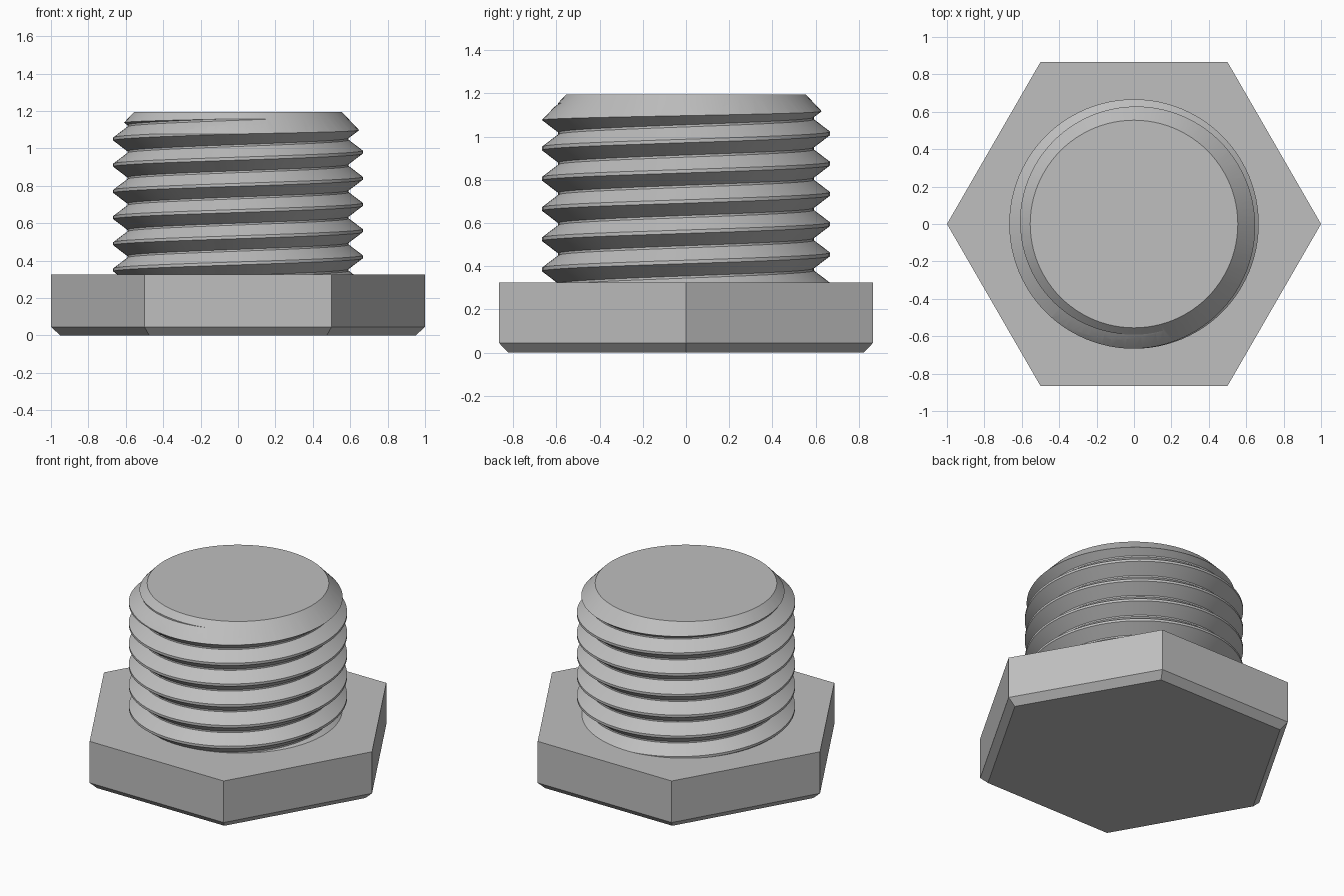
import bpy, bmesh, math

cube = bpy.data.objects.get("Cube")
if cube:
    bpy.data.objects.remove(cube, do_unlink=True)

SEG = 96            # steps per thread turn
PITCH = 0.14
ROOT, CREST = 0.592, 0.667
HEAD_TOP, TOP = 0.325, 1.195

grey = bpy.data.materials.new("plain grey")
grey.use_nodes = True
grey.diffuse_color = (0.52, 0.52, 0.52, 1)
grey.node_tree.nodes["Principled BSDF"].inputs["Base Color"].default_value = grey.diffuse_color


def make_object(name, bm):
    bmesh.ops.recalc_face_normals(bm, faces=bm.faces)
    mesh = bpy.data.meshes.new(name)
    bm.to_mesh(mesh)
    bm.free()
    obj = bpy.data.objects.new(name, mesh)
    obj.data.materials.append(grey)
    bpy.context.collection.objects.link(obj)
    return obj


def stacked_prism(name, sides, rings):
    """Closed solid from (radius, z) rings, with flat ends."""
    bm = bmesh.new()
    loops = []
    for r, z in rings:
        angles = [2 * math.pi * i / sides for i in range(sides)]
        loops.append([bm.verts.new((r * math.cos(a), r * math.sin(a), z)) for a in angles])
    for low, high in zip(loops, loops[1:]):
        for i in range(sides):
            j = (i + 1) % sides
            bm.faces.new((low[i], low[j], high[j], high[i]))
    bm.faces.new(loops[0])
    bm.faces.new(loops[-1])
    return make_object(name, bm)


def helical_rod(name, start_z, turns):
    """Endless right-hand thread skin, closed with a fan at each end."""
    profile = [(CREST, -0.008), (CREST, 0.008), (ROOT, 0.065), (ROOT, 0.075)]
    bm = bmesh.new()
    stations = []
    for i in range(turns * SEG + 1):
        a = 2 * math.pi * i / SEG
        z = start_z + PITCH * i / SEG
        stations.append([bm.verts.new((r * math.cos(a), r * math.sin(a), z + dz))
                         for r, dz in profile])
    # each station's profile ends on the first point one turn later
    for i in range((turns - 1) * SEG):
        here = stations[i] + [stations[i + SEG][0]]
        ahead = stations[i + 1] + [stations[i + 1 + SEG][0]]
        for k in range(len(profile)):
            bm.faces.new((here[k], ahead[k], ahead[k + 1], here[k + 1]))
    bmesh.ops.delete(bm, geom=[v for v in bm.verts if not v.link_faces], context="VERTS")
    middle = start_z + PITCH * turns / 2
    centres = [bm.verts.new((0, 0, start_z - 0.1)),
               bm.verts.new((0, 0, start_z + PITCH * turns + 0.2))]
    for edge in [e for e in bm.edges if e.is_boundary]:
        a, b = edge.verts
        bm.faces.new((a, b, centres[a.co.z > middle]))
    return make_object(name, bm)


# hexagonal head with a bevelled underside
head = stacked_prism("hex_head", 6, [(0.95, 0), (1, 0.045), (1, HEAD_TOP)])

# threaded shank trimmed by a cylinder with a chamfered tip
shank = helical_rod("threaded_shank", 0.98 - 6 * PITCH, 9)
trim = stacked_prism("shank_trim", SEG, [(0.7, HEAD_TOP - 0.02), (0.7, TOP - 0.153), (0.555, TOP)])
trim.hide_render = True
cut = shank.modifiers.new("trim", "BOOLEAN")
cut.operation = "INTERSECT"
cut.solver = "EXACT"
cut.object = trim

bpy.ops.object.select_all(action="DESELECT")
shank.select_set(True)
bpy.context.view_layer.objects.active = shank
bpy.ops.object.modifier_apply(modifier=cut.name)
bpy.data.objects.remove(trim, do_unlink=True)
bpy.ops.object.shade_smooth_by_angle(angle=math.radians(25))
